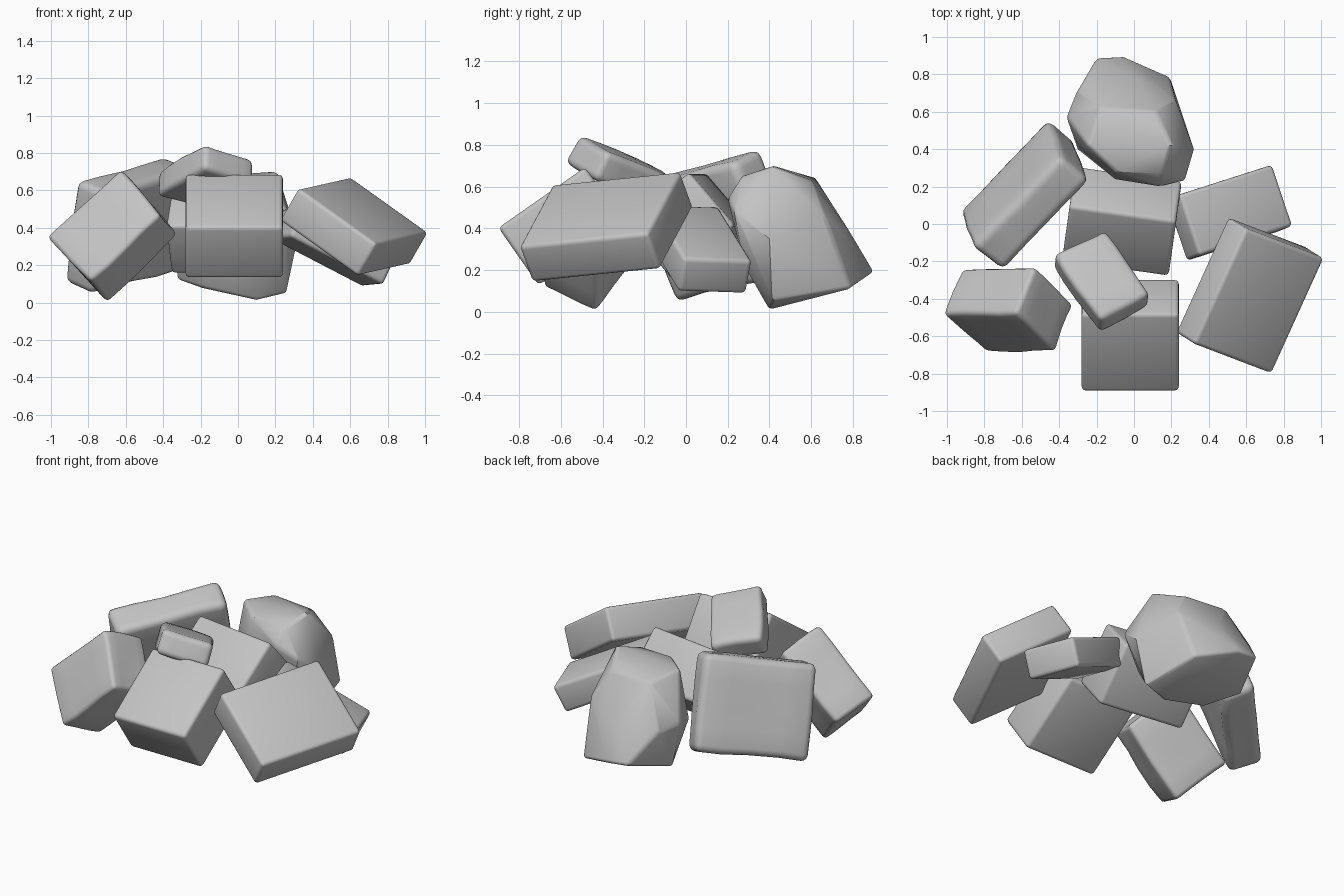
import bpy, bmesh
from mathutils import Vector, Matrix, noise

cube = bpy.data.objects.get("Cube")
if cube:
    bpy.data.objects.remove(cube, do_unlink=True)

# single stone colour
stone = bpy.data.materials.new("grey_stone")
stone.use_nodes = True
grey = (0.55, 0.55, 0.55, 1)
stone.diffuse_color = grey
bsdf = stone.node_tree.nodes["Principled BSDF"]
bsdf.inputs["Base Color"].default_value = grey
bsdf.inputs["Roughness"].default_value = 0.8


def finish(name, bm, edge, limit):
    """Round the edges sharper than limit and make the object."""
    bmesh.ops.recalc_face_normals(bm, faces=bm.faces[:])
    sharp = [e for e in bm.edges if e.calc_face_angle(0) > limit]
    bmesh.ops.bevel(bm, geom=sharp, offset=edge, segments=3, profile=0.5,
                    affect='EDGES', clamp_overlap=True)
    bmesh.ops.recalc_face_normals(bm, faces=bm.faces[:])
    mesh = bpy.data.meshes.new(name)
    bm.to_mesh(mesh)
    bm.free()
    mesh.materials.append(stone)
    obj = bpy.data.objects.new(name, mesh)
    bpy.context.collection.objects.link(obj)
    bpy.ops.object.select_all(action='DESELECT')
    obj.select_set(True)
    bpy.context.view_layer.objects.active = obj
    bpy.ops.object.shade_smooth_by_angle(angle=0.6)


def block(name, center, u, v, thick, edge=0.022, rough=0.0):
    """Rounded block with edge vectors u and v, and a thickness along u x v."""
    u, v = Vector(u), Vector(v)
    x = u.normalized()
    w = u.cross(v).normalized()
    y = w.cross(x)
    half = Vector((u.length, v.length, thick)) / 2
    bm = bmesh.new()
    bmesh.ops.create_cube(bm, size=2)
    if rough:
        bmesh.ops.subdivide_edges(bm, edges=bm.edges[:], cuts=3, use_grid_fill=True)
    for vert in bm.verts:
        p = Matrix.Diagonal(half) @ vert.co
        vert.co = p + noise.noise_vector(p * 3 + Vector(center) * 7) * rough
    axes = Matrix((x, y, w)).transposed()
    bmesh.ops.transform(bm, matrix=Matrix.Translation(center) @ axes.to_4x4(), verts=bm.verts[:])
    finish(name, bm, edge, 0.8)


def boulder(name, points):
    """Faceted rock stretched around its corner points."""
    bm = bmesh.new()
    for p in points:
        bm.verts.new(p)
    bmesh.ops.convex_hull(bm, input=bm.verts[:])
    loose = [v for v in bm.verts if not v.link_faces]
    bmesh.ops.delete(bm, geom=loose, context='VERTS')
    finish(name, bm, 0.02, 0.7)


# squared blocks
block("front_block", (-0.02, -0.595, 0.41), (0.52, 0, 0), (0, 0.415, 0.29), 0.335)
block("left_slab", (0.62, -0.382, 0.407), (0.42, -0.16, -0.30), (0.27, 0.62, 0.07), 0.21)
block("left_back_block", (0.51, 0.06, 0.3), (0.5, 0.16, -0.26), (-0.13, 0.32, 0), 0.18)
block("middle_block", (-0.065, 0.015, 0.41), (0.57, -0.08, 0), (-0.02, -0.3, -0.26), 0.34)

# worn blocks
block("right_back_slab", (-0.585, 0.155, 0.41), (0.47, 0.49, 0.13), (-0.07, 0.22, -0.54), 0.22,
      edge=0.04, rough=0.02)
block("right_front_block", (-0.665, -0.46, 0.355), (-0.39, 0, -0.36), (0.24, -0.2, -0.23), 0.29,
      edge=0.025, rough=0.02)
block("top_stone", (-0.175, -0.305, 0.665), (0.24, -0.35, 0.15), (0.26, 0.15, -0.1), 0.15,
      edge=0.03, rough=0.02)

# leaning boulder: underside, waist, crown
underside = [(-0.2, 0.89, 0.2), (-0.06, 0.9, 0.19), (0.19, 0.79, 0.11), (0.26, 0.42, 0.05),
             (0.1, 0.4, 0.01), (-0.2, 0.4, 0.08), (-0.32, 0.6, 0.12),
             (-0.1, 0.3, 0.22), (0.2, 0.28, 0.22)]
waist = [(0.32, 0.4, 0.35), (0.27, 0.23, 0.48), (0.15, 0.2, 0.54), (-0.1, 0.24, 0.5),
         (-0.3, 0.4, 0.35), (-0.36, 0.57, 0.4), (-0.3, 0.72, 0.38), (0.22, 0.67, 0.45),
         (0, 0.78, 0.39)]
crown = [(0.15, 0.27, 0.65), (-0.1, 0.28, 0.65), (-0.25, 0.42, 0.67), (0.2, 0.42, 0.7),
         (-0.18, 0.62, 0.64), (0.12, 0.6, 0.63)]
boulder("back_boulder", underside + waist + crown)
